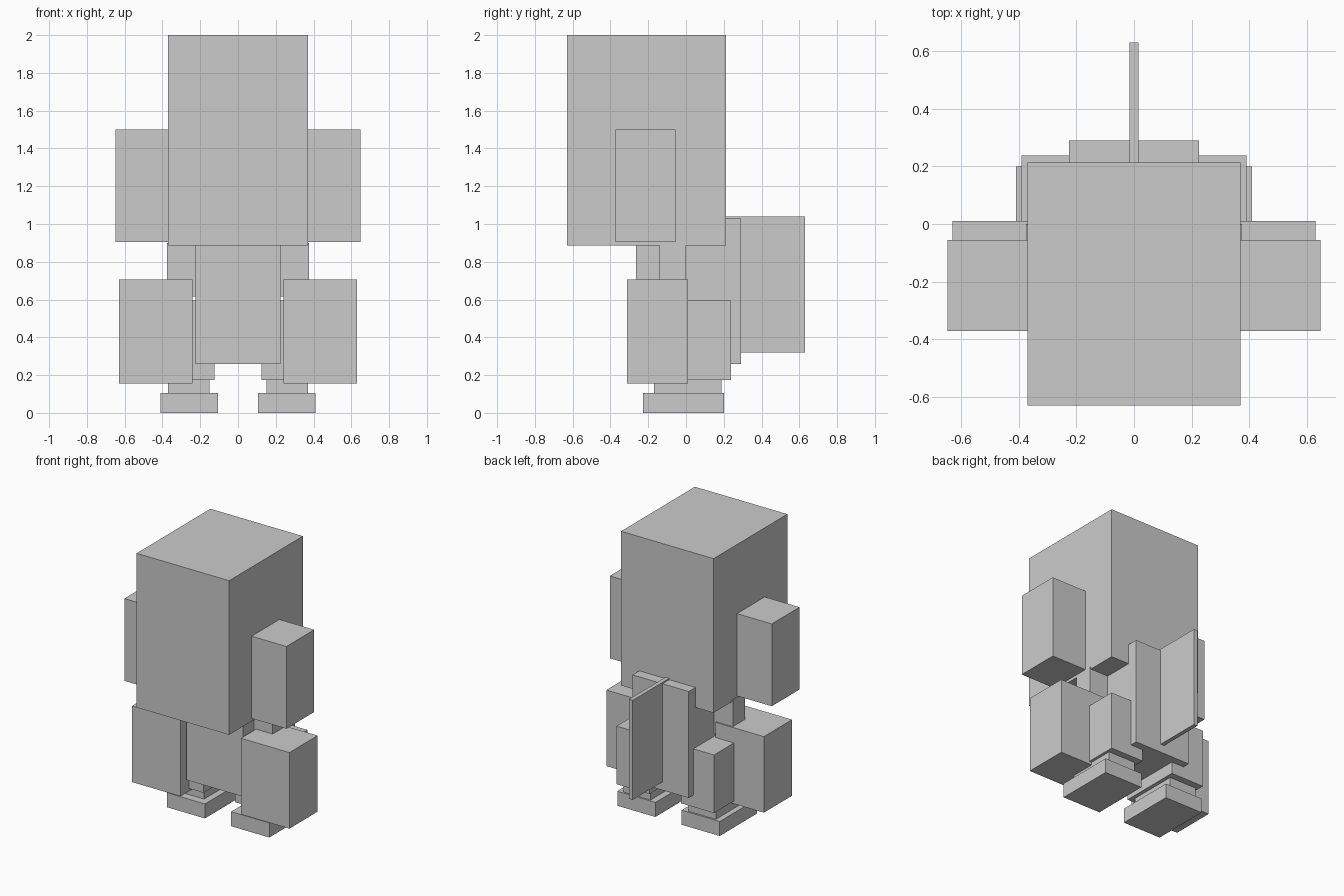
import bpy

# Remove the default cube
if "Cube" in bpy.data.objects:
    bpy.data.objects.remove(bpy.data.objects["Cube"], do_unlink=True)

# Single flat grey
grey = bpy.data.materials.new("plain_grey")
grey.use_nodes = True
GREY = (0.6, 0.6, 0.6, 1)
grey.diffuse_color = GREY
grey.node_tree.nodes["Principled BSDF"].inputs["Base Color"].default_value = GREY


def block(name, x, y, z):
    """Box spanning the given (low, high) range on each axis."""
    bpy.ops.mesh.primitive_cube_add(size=1)
    ob = bpy.context.object
    ob.name = name
    ob.location = [(lo + hi) / 2 for lo, hi in (x, y, z)]
    ob.scale = [hi - lo for lo, hi in (x, y, z)]
    bpy.ops.object.transform_apply(location=True, rotation=False, scale=True)
    ob.data.materials.append(grey)
    return ob


def pair(name, x, y, z):
    """The same box on both sides of the model."""
    block("left_" + name, x, y, z)
    block("right_" + name, (-x[1], -x[0]), y, z)


# Head, torso and tail fin on the centre line
block("head", (-0.37, 0.37), (-0.63, 0.213), (0.885, 2.0))
block("torso", (-0.225, 0.225), (-0.265, 0.29), (0.26, 1.03))
block("tail_fin", (-0.015, 0.015), (0.2, 0.63), (0.32, 1.04))

# Ears
pair("ear", (0.36, 0.648), (-0.372, -0.055), (0.905, 1.5))

# Arms
pair("upper_arm", (0.2, 0.375), (-0.14, 0.0), (0.615, 0.9))
pair("forearm", (0.242, 0.63), (-0.312, 0.01), (0.155, 0.705))

# Legs
pair("leg", (0.125, 0.39), (-0.215, 0.237), (0.175, 0.595))
pair("ankle", (0.152, 0.37), (-0.17, 0.188), (0.09, 0.19))
pair("foot", (0.105, 0.41), (-0.228, 0.2), (0.0, 0.105))
